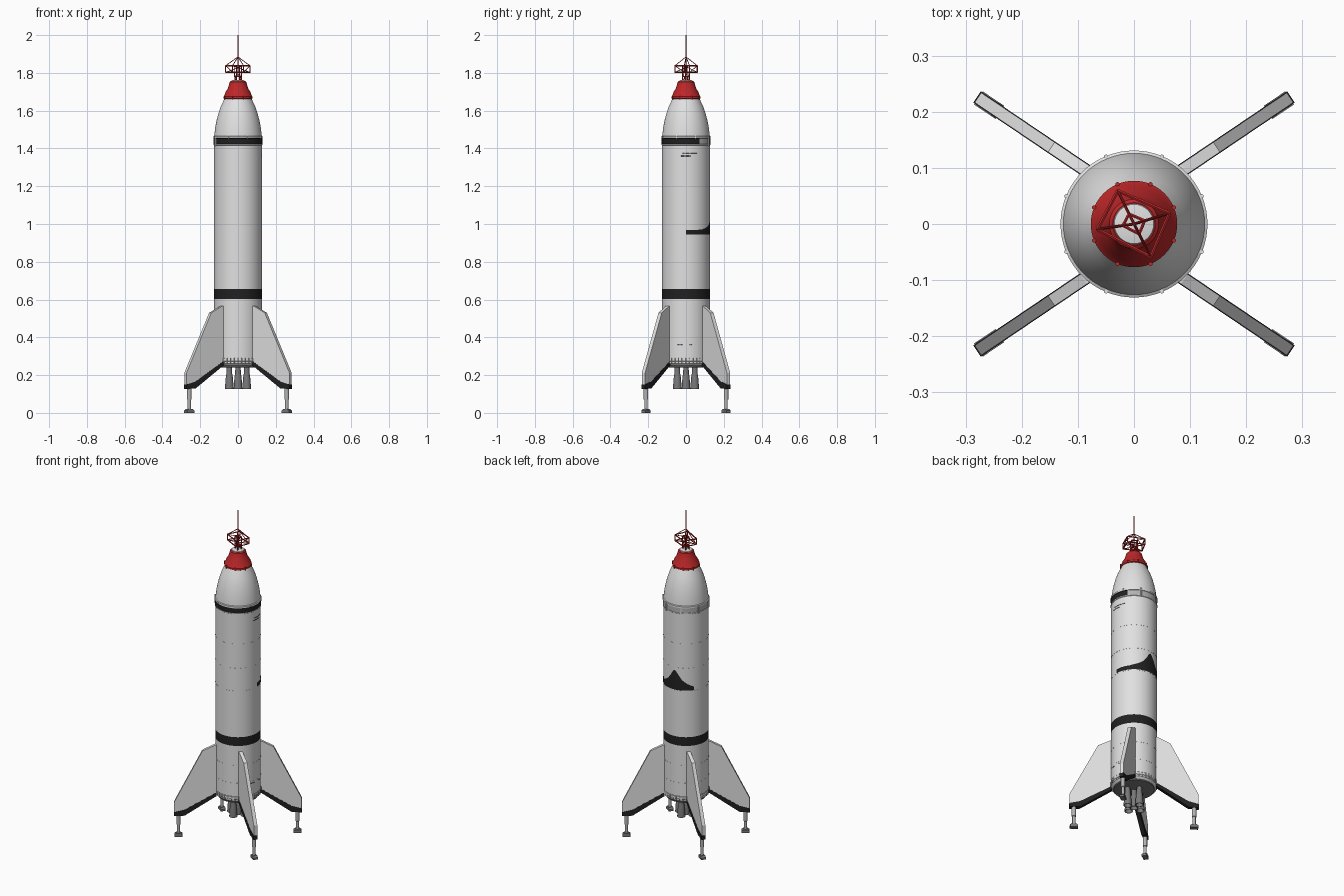
import bpy, bmesh, math
from mathutils import Vector

if "Cube" in bpy.data.objects:
    bpy.data.objects.remove(bpy.data.objects["Cube"])

def material(name, r, g, b):
    m = bpy.data.materials.new(name)
    m.diffuse_color = (r, g, b, 1)
    m.use_nodes = True
    m.node_tree.nodes["Principled BSDF"].inputs["Base Color"].default_value = m.diffuse_color
    return m

WHITE = material("white paint", 0.75, 0.75, 0.75)
BLACK = material("black paint", 0.015, 0.015, 0.016)
RED = material("red paint", 0.5, 0.02, 0.022)
GREY = material("engine grey", 0.19, 0.19, 0.19)
STEEL = material("light steel", 0.45, 0.45, 0.45)

def finish(name, bm, mats, smooth=True):
    bmesh.ops.recalc_face_normals(bm, faces=bm.faces)
    me = bpy.data.meshes.new(name)
    bm.to_mesh(me)
    bm.free()
    for m in mats:
        me.materials.append(m)
    ob = bpy.data.objects.new(name, me)
    bpy.context.collection.objects.link(ob)
    if smooth:
        bpy.ops.object.select_all(action='DESELECT')
        ob.select_set(True)
        bpy.context.view_layer.objects.active = ob
        bpy.ops.object.shade_smooth_by_angle(angle=math.radians(30))
    return ob

def lathe(name, profile, mats, rule=None, n=64, at=(0, 0)):
    """Spin (radius, z) points around a vertical axis and cap both ends."""
    bm = bmesh.new()
    rings = [[bm.verts.new((at[0] + r * math.cos(math.tau * i / n),
                            at[1] + r * math.sin(math.tau * i / n), z))
              for i in range(n)] for r, z in profile]
    for a, b in zip(rings, rings[1:]):
        for i in range(n):
            bm.faces.new((a[i], a[(i + 1) % n], b[(i + 1) % n], b[i]))
    bm.faces.new(rings[0])
    bm.faces.new(rings[-1])
    if rule:
        for f in bm.faces:
            f.material_index = rule(f.calc_center_median())
    return finish(name, bm, mats)

def add_bar(bm, a, b, r, n=6):
    a, b = Vector(a), Vector(b)
    d = b - a
    mat = d.to_track_quat('Z', 'Y').to_matrix().to_4x4()
    mat.translation = (a + b) / 2
    bmesh.ops.create_cone(bm, cap_ends=True, segments=n, radius1=r, radius2=r,
                          depth=d.length, matrix=mat)

def prism(name, outline, place, thick, mat):
    """Extrude an outline of (along, z) points; place maps along, across, z to space."""
    bm = bmesh.new()
    sides = [[bm.verts.new(place(s, t, z)) for s, z in outline]
             for t in (-thick / 2, thick / 2)]
    n = len(outline)
    bm.faces.new(sides[0])
    bm.faces.new(sides[1])
    for i in range(n):
        bm.faces.new((sides[0][i], sides[0][(i + 1) % n], sides[1][(i + 1) % n], sides[1][i]))
    return finish(name, bm, [mat], smooth=False)

def polar(r, deg, z):
    a = math.radians(deg)
    return (r * math.cos(a), r * math.sin(a), z)

R = 0.127

# Main body with its painted band, then the nose
lathe("body", [(0.115, 0.25), (R, 0.262), (R, 0.602), (R, 0.656), (R, 1.43)],
      [WHITE, BLACK], lambda c: 1 if 0.602 < c.z < 0.656 else 0)
lathe("nose", [(R, 1.455), (0.1245, 1.48), (0.12, 1.515), (0.113, 1.55), (0.104, 1.585),
               (0.092, 1.62), (0.078, 1.65), (0.07, 1.668)], [WHITE])

# Separation collar: black at the front, steel at the back
def black_side(x, y):
    return -150 < math.degrees(math.atan2(y, x)) < 35

lathe("collar", [(R, 1.416), (0.130, 1.418), (0.130, 1.422), (0.1285, 1.4225), (0.1285, 1.453),
                 (0.131, 1.454), (0.131, 1.463), (0.126, 1.466)], [WHITE, BLACK, STEEL],
      lambda c: (1 if black_side(c.x, c.y) else 2) if 1.4224 < c.z < 1.4535 else 0)
bm = bmesh.new()
for k in range(8):
    a = 22.5 + 45 * k
    x, y, _ = polar(1, a, 0)
    add_bar(bm, polar(0.13, a, 1.453 if black_side(x, y) else 1.414), polar(0.13, a, 1.467), 0.004)
finish("collar_clamps", bm, [WHITE])

# Panel seams
for k, z in enumerate((1.23, 1.08, 0.94, 0.48, 0.37)):
    lathe(f"seam_{k}", [(R - 0.002, z), (R + 0.0006, z), (R + 0.0006, z + 0.002),
                        (R - 0.002, z + 0.002)], [WHITE])

# Red cap and its rim studs
lathe("nose_cap", [(0.07, 1.66), (0.077, 1.664), (0.077, 1.674), (0.072, 1.68), (0.065, 1.7),
                   (0.054, 1.718), (0.047, 1.74), (0.044, 1.752), (0.038, 1.757)], [RED])
lathe("cap_top", [(0.037, 1.755), (0.035, 1.76), (0.02, 1.763)], [WHITE], n=32)
bm = bmesh.new()
for k in range(8):
    add_bar(bm, polar(0.077, 22.5 + 45 * k, 1.66), polar(0.077, 22.5 + 45 * k, 1.678), 0.004)
finish("cap_studs", bm, [RED])

# Antenna truss: short tower, square frame, pyramid and whip
bm = bmesh.new()
corners = [17, 116, 188, 297]
for k, a in enumerate(corners):
    b = corners[(k + 1) % 4]
    lo, hi = polar(0.066, a, 1.803), polar(0.066, a, 1.838)
    lo2, hi2 = polar(0.066, b, 1.803), polar(0.066, b, 1.838)
    for p, q, r in ((lo, hi, 0.003), (lo, lo2, 0.0035), (hi, hi2, 0.0035), (lo, hi2, 0.002),
                    (hi, (0, 0, 1.885), 0.002), (lo, (0, 0, 1.803), 0.003),
                    (polar(0.02, a, 1.755), polar(0.02, a, 1.838), 0.003),
                    (polar(0.02, a, 1.755), polar(0.02, b, 1.803), 0.002),
                    (polar(0.02, a, 1.78), polar(0.02, b, 1.78), 0.003),
                    (polar(0.02, a, 1.838), polar(0.02, b, 1.838), 0.003)):
        add_bar(bm, p, q, r)
add_bar(bm, (0, 0, 1.8), (0, 0, 2.0), 0.002)
finish("antenna_truss", bm, [RED])

# Black swept mark wrapped on the back of the body
def mark_top(a):
    pts = [(0, 0.968), (40, 0.97), (62, 0.985), (76, 1.008), (85, 1.036), (92, 1.066),
           (97, 1.066), (105, 1.04), (115, 1.008), (128, 0.985), (145, 0.967)]
    for (a0, z0), (a1, z1) in zip(pts, pts[1:]):
        if a <= a1:
            return z0 + (z1 - z0) * (a - a0) / (a1 - a0)

bm = bmesh.new()
cols = [[bm.verts.new(polar(R + 0.0012, a, z)) for z in (0.944, mark_top(a))]
        for a in range(0, 146, 5)]
for p, q in zip(cols, cols[1:]):
    bm.faces.new((p[0], q[0], q[1], p[1]))
finish("swept_mark", bm, [BLACK])

# Small vent slots on the right side
bm = bmesh.new()
for z, a0, a1 in ((1.374, -8, 28), (1.36, -12, 10), (0.36, -20, -8), (0.36, 8, 16)):
    for a in range(a0, a1, 4):
        add_bar(bm, polar(R, a, z), polar(R, a + 3, z), 0.0015, 4)
finish("vent_slots", bm, [BLACK])

# Aft skirt ring with bolts
lathe("skirt_ring", [(R, 0.272), (0.129, 0.274), (0.129, 0.287), (R, 0.289)], [WHITE])
lathe("aft_plate", [(0.09, 0.24), (0.113, 0.244), (0.113, 0.256)], [GREY])
bm = bmesh.new()
for k in range(40):
    add_bar(bm, polar(0.128, 9 * k, 0.262), polar(0.128, 9 * k, 0.29), 0.003, 5)
finish("skirt_bolts", bm, [STEEL])

# Engine cluster
spots = [(0, 0)] + [polar(0.046, 90 * k, 0)[:2] for k in range(4)]
for k, p in enumerate(spots):
    lathe(f"engine_{k}", [(0.013, 0.25), (0.015, 0.222), (0.015, 0.208), (0.018, 0.195),
                          (0.021, 0.16), (0.023, 0.127), (0.02, 0.127), (0.01, 0.19)],
          [GREY], n=24, at=p)

# Four fins, each with a black lower edge, a leg and a foot
ROOT, ANGLE = (0.085, 0.095), math.radians(34)
CA, SA = math.cos(ANGLE), math.sin(ANGLE)
FIN = [(-0.004, 0.567), (0.006, 0.565), (0.075, 0.53), (0.233, 0.212), (0.233, 0.15),
       (0.18, 0.155), (0.0, 0.265), (-0.004, 0.265)]
EDGE = [(-0.004, 0.272), (0.0, 0.272), (0.175, 0.166), (0.235, 0.15), (0.235, 0.126),
        (0.175, 0.13), (0.0, 0.25), (-0.004, 0.25)]
for sx, sy, side in ((1, 1, "back_right"), (-1, 1, "back_left"),
                     (1, -1, "front_right"), (-1, -1, "front_left")):
    def place(s, t, z):
        return (sx * (ROOT[0] + s * CA - t * SA), sy * (ROOT[1] + s * SA + t * CA), z)
    prism("fin_" + side, FIN, place, 0.021, WHITE)
    prism("fin_edge_" + side, EDGE, place, 0.024, BLACK)
    x, y, _ = place(0.209, 0, 0)
    lathe("leg_" + side, [(0.009, 0.015), (0.009, 0.07), (0.012, 0.072), (0.012, 0.13)],
          [STEEL], n=20, at=(x, y))
    prism("foot_" + side, [(0.186, 0), (0.232, 0), (0.232, 0.012), (0.222, 0.02),
                           (0.196, 0.02), (0.186, 0.012)], place, 0.028, GREY)
